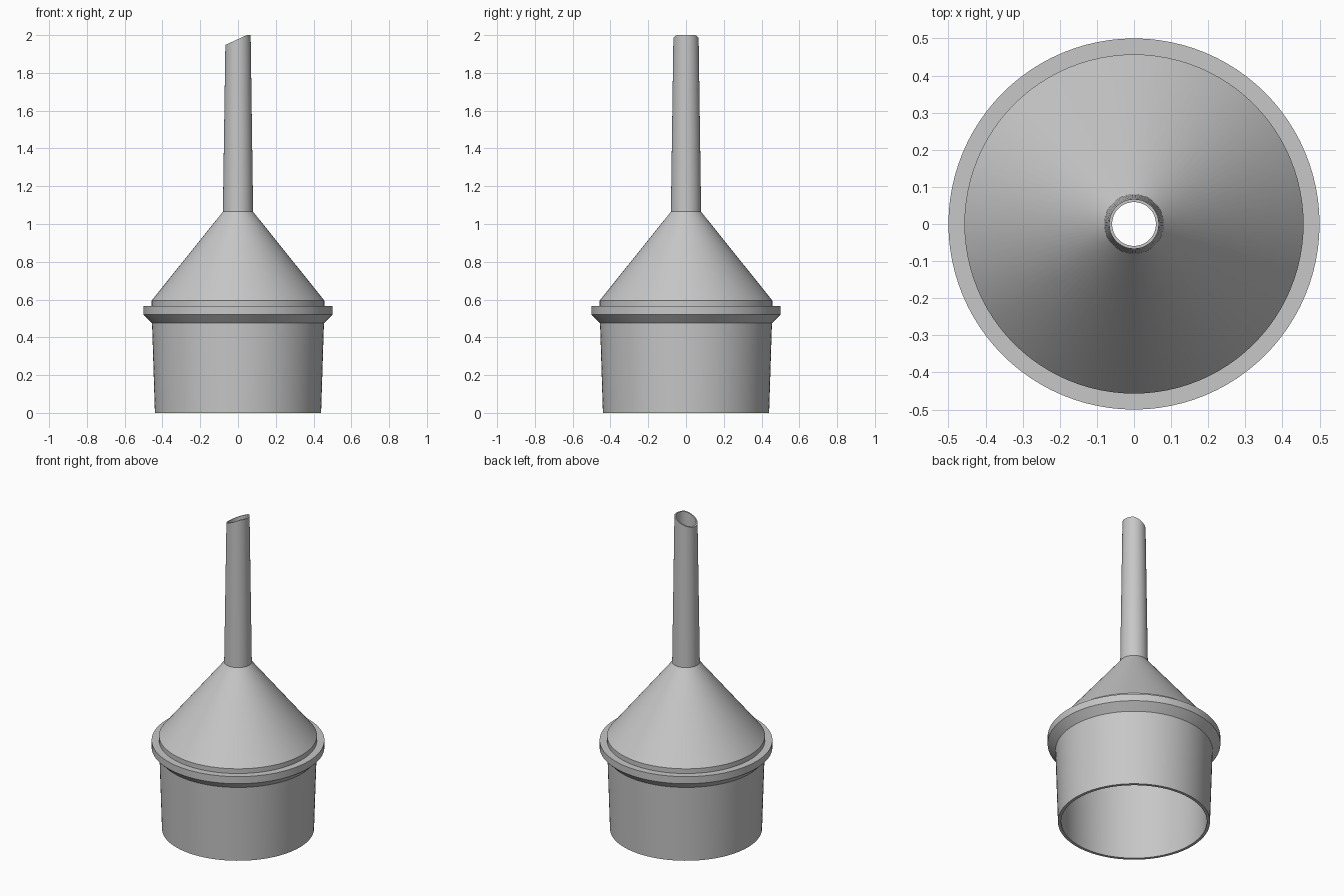
import bpy, bmesh, math

cube = bpy.data.objects.get("Cube")
if cube:
    bpy.data.objects.remove(cube, do_unlink=True)

SEGMENTS = 96
TIP_Z = 2.0

# Plain grey plastic
grey = bpy.data.materials.new("grey_plastic")
grey.use_nodes = True
colour = (0.57, 0.57, 0.57, 1.0)
grey.diffuse_color = colour
grey.node_tree.nodes["Principled BSDF"].inputs["Base Color"].default_value = colour

# Closed wall section (radius, height): up the outside, down the inside
profile = [
    (0.44, 0.0), (0.455, 0.475),                     # tapered skirt
    (0.50, 0.52), (0.50, 0.565), (0.457, 0.565),     # flange
    (0.457, 0.595), (0.08, 1.065), (0.067, TIP_Z),   # cone and spout
    (0.059, TIP_Z), (0.07, 1.055),                   # spout bore
    (0.435, 0.59), (0.422, 0.0),                     # inner cone and skirt
]


def tip_height(x):
    """Slanted spout cut, levelling off at the high side."""
    return min(TIP_Z, 1.948 + 0.46 * (x + 0.067))


bm = bmesh.new()
rings = []
for radius, z in profile:
    ring = []
    for i in range(SEGMENTS):
        a = math.tau * i / SEGMENTS
        x, y = radius * math.cos(a), radius * math.sin(a)
        ring.append(bm.verts.new((x, y, tip_height(x) if z == TIP_Z else z)))
    rings.append(ring)

# Join each ring to the next, and the last back to the first
for k, lower in enumerate(rings):
    upper = rings[(k + 1) % len(rings)]
    for i in range(SEGMENTS):
        j = (i + 1) % SEGMENTS
        bm.faces.new((lower[i], lower[j], upper[j], upper[i]))
bmesh.ops.recalc_face_normals(bm, faces=bm.faces)

mesh = bpy.data.meshes.new("funnel")
bm.to_mesh(mesh)
bm.free()
mesh.materials.append(grey)

funnel = bpy.data.objects.new("funnel", mesh)
bpy.context.collection.objects.link(funnel)
bpy.ops.object.select_all(action='DESELECT')
funnel.select_set(True)
bpy.context.view_layer.objects.active = funnel
bpy.ops.object.shade_smooth_by_angle(angle=math.radians(25))
